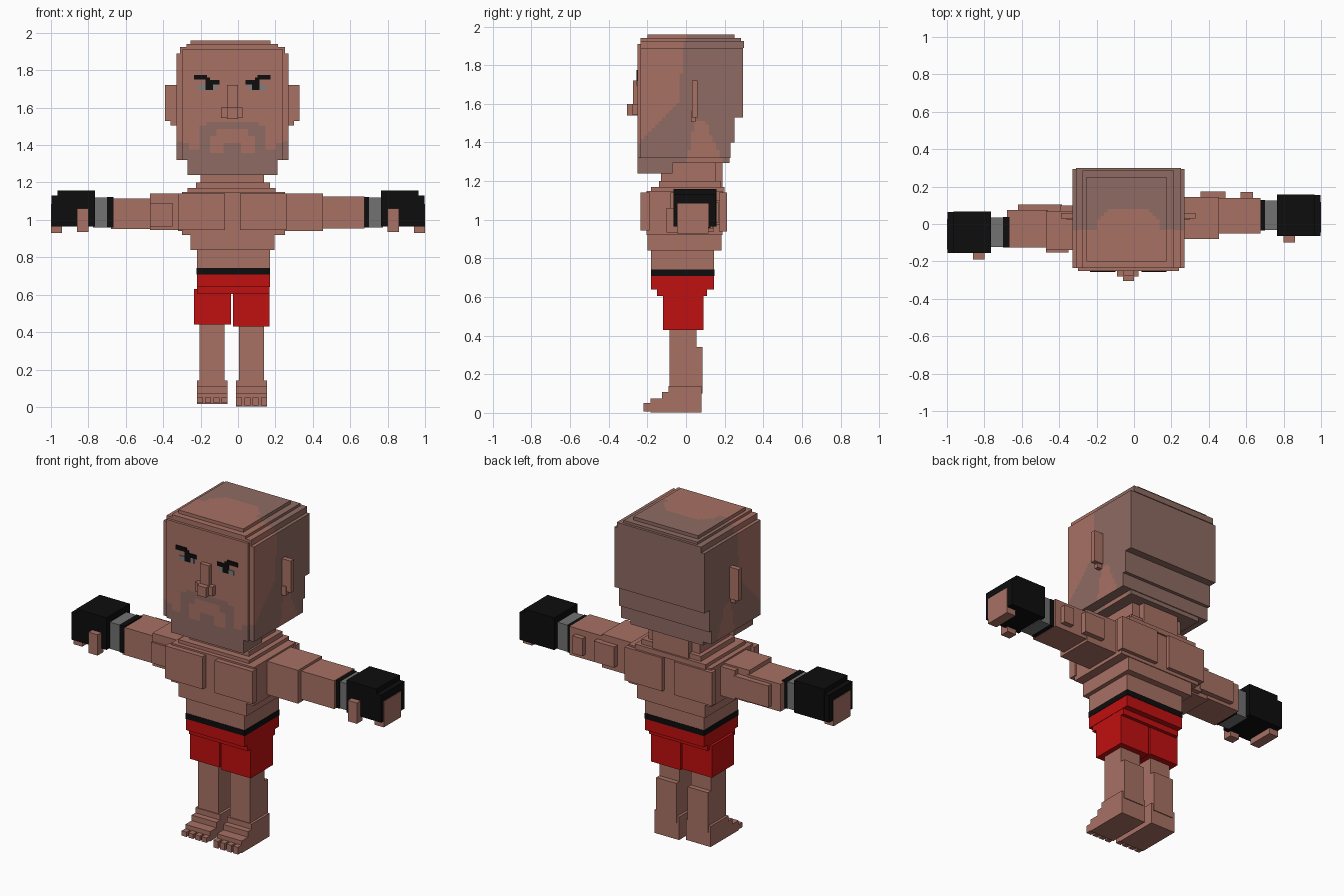
import bpy, bmesh
from mathutils import Vector


def material(name, r, g, b):
    m = bpy.data.materials.new(name)
    m.diffuse_color = (r, g, b, 1)
    return m


SKIN = material("skin", 0.392, 0.165, 0.128)
STUBBLE = material("stubble", 0.275, 0.147, 0.123)
BLACK = material("black", 0.004, 0.004, 0.004)
RED = material("red", 0.527, 0.005, 0.005)
GREY = material("tape_grey", 0.168, 0.168, 0.168)
EYE = material("eye_grey", 0.21, 0.22, 0.22)
CX = -0.03  # centre line of the body


def cube_mesh(x0, x1, y0, y1, z0, z1):
    bm = bmesh.new()
    bmesh.ops.create_cube(bm, size=1)
    for v in bm.verts:
        v.co = ((x0 + x1) / 2 + v.co.x * (x1 - x0),
                (y0 + y1) / 2 + v.co.y * (y1 - y0),
                (z0 + z1) / 2 + v.co.z * (z1 - z0))
    return bm


def finish(name, bm, mats):
    me = bpy.data.meshes.new(name)
    bm.to_mesh(me)
    bm.free()
    for m in mats:
        me.materials.append(m)
    ob = bpy.data.objects.new(name, me)
    bpy.context.collection.objects.link(ob)
    return ob


def box(name, mat, *b):
    return finish(name, cube_mesh(*b), [mat])


def is_stubble(c, n):
    """Where the shaved hair and beard lie on the head."""
    u, y, z = abs(c.x - CX), c.y, c.z
    if n.y < -0.5:  # face: moustache, goatee and jaw line around a frowning mouth
        if u < 0.13 and 1.36 < z < (1.485 if u < 0.09 else 1.455):
            return u < 0.055 and z < 1.415
        if u < 0.18:
            return z < (1.53 if u < 0.145 else 1.505)
        return z < (1.37 if u < 0.24 else 1.42)
    if abs(n.x) > 0.5:  # temples, sideburns and a bare patch behind the jaw
        if z < 1.51:
            t = (z - 1.29) / 0.22
            if 0.045 * t < y < 0.19 - 0.09 * t:
                return False
        front = -0.03 if z < 1.72 else -0.03 + 0.13 * (z - 1.72)
        return not (y < front and z > 1.40 + (y + 0.24) * 1.05)
    if n.z > 0.5 and z > 1.6:  # hairline on the crown
        return y > -0.03 + 0.12 * max(0, 1 - (u / 0.18) ** 4)
    return True


def head_box(name, *b):
    bm = cube_mesh(*b)
    for axis in range(3):
        lo, hi = b[axis * 2], b[axis * 2 + 1]
        steps = max(1, round((hi - lo) / 0.0185))
        for i in range(1, steps):
            co, no = Vector((0, 0, 0)), Vector((0, 0, 0))
            co[axis], no[axis] = lo + (hi - lo) * i / steps, 1
            bmesh.ops.bisect_plane(bm, geom=bm.verts[:] + bm.edges[:] + bm.faces[:],
                                   plane_co=co, plane_no=no)
    bm.normal_update()
    for f in bm.faces:
        f.material_index = int(is_stubble(f.calc_center_median(), f.normal))
    return finish(name, bm, [SKIN, STUBBLE])


# Head: stacked blocks, stepped at the nape, jaw and crown
head_box("head_main", -0.33, 0.27, -0.235, 0.295, 1.53, 1.89)
head_box("head_lower", -0.33, 0.27, -0.235, 0.25, 1.40, 1.53)
head_box("head_nape", -0.33, 0.27, -0.235, 0.23, 1.32, 1.40)
head_box("head_nape_base", -0.27, 0.21, -0.2, 0.225, 1.295, 1.32)
head_box("chin", -0.27, 0.21, -0.25, -0.07, 1.24, 1.32)
head_box("face", -0.30, 0.24, -0.25, -0.235, 1.32, 1.91)
head_box("head_upper", -0.31, 0.25, -0.235, 0.30, 1.89, 1.925)
head_box("crown_step", -0.275, 0.215, -0.235, 0.285, 1.925, 1.94)
head_box("crown", -0.255, 0.175, -0.2, 0.25, 1.94, 1.96)

# Nose and ears
box("nose_bridge", SKIN, -0.06, 0.0, -0.275, -0.24, 1.54, 1.72)
box("nose_tip", SKIN, -0.09, 0.025, -0.28, -0.24, 1.545, 1.60)
box("nose_end", SKIN, -0.06, 0.0, -0.305, -0.27, 1.54, 1.60)
for s in (-1, 1):
    a, b = sorted((CX + s * 0.29, CX + s * 0.36))
    box("ear", SKIN, a, b, 0.03, 0.06, 1.53, 1.72)
    a, b = sorted((CX + s * 0.29, CX + s * 0.33))
    box("ear_lobe", SKIN, a, b, 0.025, 0.05, 1.505, 1.56)

# Brows and eyes: thin plates on the face
for s in (-1, 1):
    for name, mat, u0, u1, z0, z1 in (
            ("brow_outer", BLACK, 0.135, 0.205, 1.75, 1.775),
            ("brow_middle", BLACK, 0.12, 0.145, 1.735, 1.762),
            ("brow_inner", BLACK, 0.07, 0.145, 1.725, 1.748),
            ("pupil", BLACK, 0.105, 0.145, 1.695, 1.725),
            ("eye_inner", EYE, 0.085, 0.105, 1.695, 1.725),
            ("eye_outer", EYE, 0.145, 0.18, 1.695, 1.72)):
        a, b = sorted((CX + s * u0, CX + s * u1))
        box(name, mat, a, b, -0.256, -0.248, z0, z1)

# Neck, shoulders and torso
box("neck", SKIN, -0.20, 0.14, -0.13, 0.155, 1.15, 1.30)
box("neck_back", SKIN, -0.15, 0.09, 0.05, 0.19, 1.17, 1.295)
box("trapezius", SKIN, -0.225, 0.17, -0.14, 0.18, 1.15, 1.20)
box("shoulders", SKIN, -0.27, 0.20, -0.18, 0.20, 1.14, 1.17)
box("chest", SKIN, -0.30, 0.25, -0.205, 0.19, 0.92, 1.15)
box("ribs", SKIN, -0.255, 0.195, -0.20, 0.185, 0.84, 0.93)
box("waist", SKIN, -0.22, 0.17, -0.18, 0.145, 0.735, 0.85)
for s in (-1, 1):
    a, b = sorted((CX + s * 0.04, CX + s * 0.29))
    box("pectoral", SKIN, a, b, -0.235, -0.19, 0.945, 1.14)
    box("shoulder_blade", SKIN, a, b, 0.17, 0.212, 0.94, 1.14)

# Shorts
box("waistband", BLACK, -0.222, 0.172, -0.182, 0.147, 0.708, 0.742)
box("shorts_hips", RED, -0.22, 0.17, -0.18, 0.145, 0.64, 0.708)
box("shorts_seat", RED, -0.22, 0.168, -0.15, 0.11, 0.605, 0.64)
box("shorts_leg_left", RED, -0.235, -0.038, -0.12, 0.09, 0.44, 0.63)
box("shorts_leg_right", RED, -0.028, 0.168, -0.12, 0.09, 0.43, 0.615)

# Legs, feet and toes
for s, c, z in ((-1, -0.138, 0.016), (1, 0.072, 0.002)):
    box("leg", SKIN, c - 0.067, c + 0.067, -0.085, 0.055, 0.1, 0.46)
    box("calf", SKIN, c - 0.067, c + 0.067, -0.02, 0.085, 0.1, 0.34)
    box("ankle", SKIN, c - 0.082, c + 0.082, -0.09, 0.08, z, 0.14)
    box("instep", SKIN, c - 0.082, c + 0.082, -0.125, -0.05, z, 0.108)
    box("foot_front", SKIN, c - 0.082, c + 0.082, -0.185, -0.05, z, 0.075)
    for i in range(4):
        x = c - 0.082 + i * 0.044
        box("toe", SKIN, x, x + 0.032, -0.22, -0.17, z + 0.005, 0.05)

# Arms, gloves and fingers: x range measured outward, y relative to the arm line
ARM = (("wrist_tape", GREY, 0.69, 0.775, -0.078, 0.08, 0.96, 1.12),
       ("tape_band", BLACK, 0.665, 0.70, -0.08, 0.082, 0.958, 1.122),
       ("glove", BLACK, 0.765, 0.965, -0.11, 0.112, 0.965, 1.158),
       ("glove_knuckles", BLACK, 0.95, 0.997, -0.11, 0.11, 0.965, 1.13),
       ("fingers", SKIN, 0.94, 1.0, -0.09, 0.072, 0.93, 1.085),
       ("thumb", SKIN, 0.80, 0.86, -0.145, -0.09, 0.935, 1.06))
for s in (-1, 1):
    side = "left_" if s < 0 else "right_"
    for name, mat, u0, u1, y0, y1, z0, z1 in ARM:
        a, b = sorted((s * u0, s * u1))
        box(side + name, mat, a, b, y0 + s * 0.045, y1 + s * 0.045, z0, z1)

box("left_upper_arm", SKIN, -0.47, -0.28, -0.14, 0.07, 0.945, 1.14)
box("left_deltoid", SKIN, -0.395, -0.29, -0.115, 0.10, 0.955, 1.13)
box("left_elbow", SKIN, -0.62, -0.385, -0.08, 0.105, 0.97, 1.10)
box("left_biceps", SKIN, -0.47, -0.35, -0.152, -0.1, 0.965, 1.09)
box("left_forearm", SKIN, -0.68, -0.46, -0.125, 0.075, 0.95, 1.115)
box("right_upper_arm", SKIN, 0.22, 0.455, -0.08, 0.145, 0.94, 1.14)
box("right_elbow", SKIN, 0.355, 0.49, 0.0, 0.175, 0.975, 1.10)
box("right_triceps", SKIN, 0.57, 0.635, 0.05, 0.17, 0.985, 1.09)
box("right_forearm", SKIN, 0.45, 0.675, -0.05, 0.14, 0.955, 1.125)
